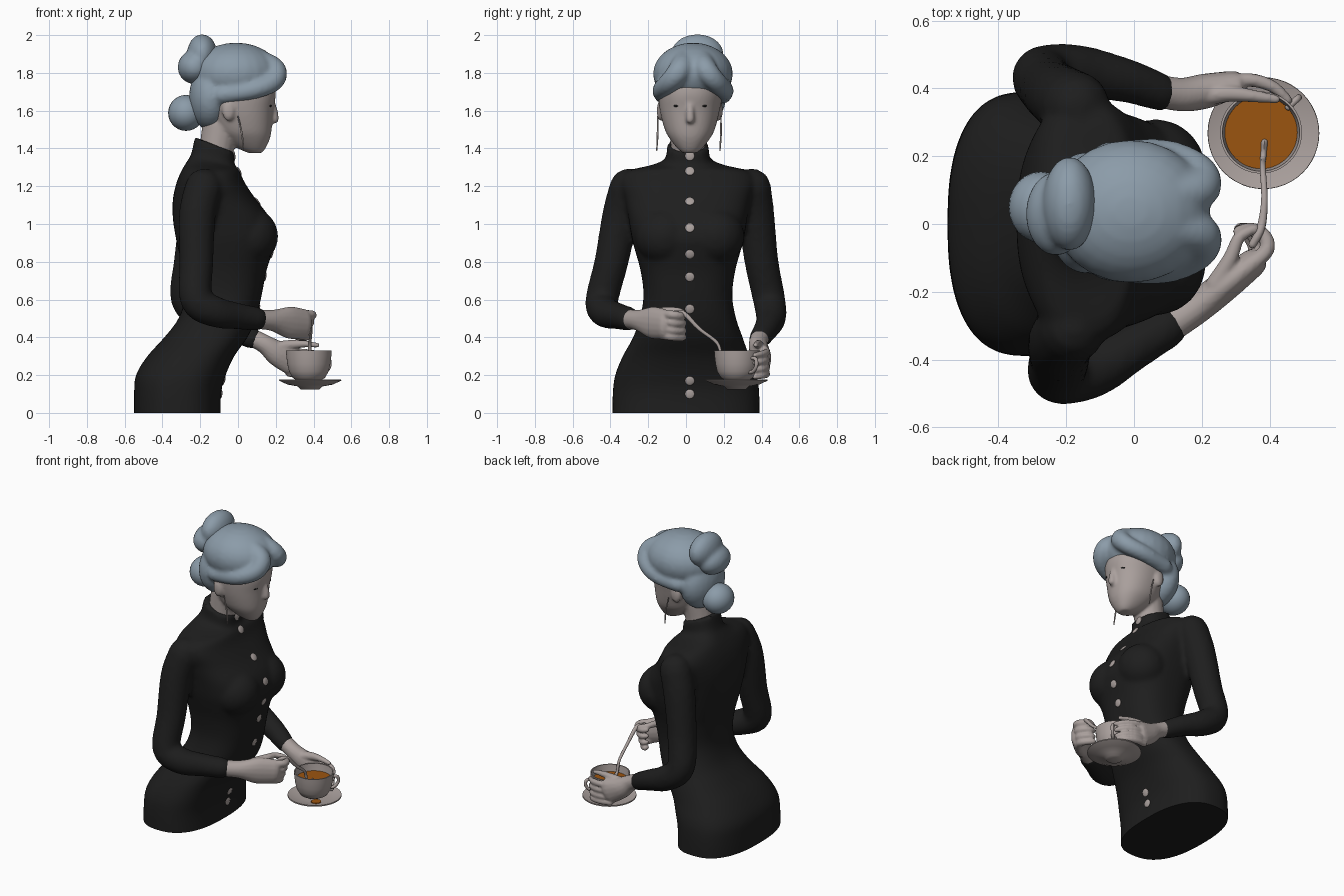
import bpy, bmesh, math
from mathutils import Vector, Matrix

if "Cube" in bpy.data.objects:
    bpy.data.objects.remove(bpy.data.objects["Cube"])


def material(name, rgb):
    m = bpy.data.materials.new(name)
    m.diffuse_color = (*rgb, 1)
    m.use_nodes = True
    m.node_tree.nodes["Principled BSDF"].inputs["Base Color"].default_value = m.diffuse_color
    return m


BLACK = material("black cloth", (0.013, 0.013, 0.013))
HAIR = material("blue grey hair", (0.26, 0.33, 0.395))
PALE = material("pale skin and china", (0.40, 0.35, 0.335))
TEA = material("orange tea", (0.33, 0.09, 0.005))
X, Y, Z = Vector((1, 0, 0)), Vector((0, 1, 0)), Vector((0, 0, 1))


def spline(rows, n=5):
    """Catmull-Rom interpolation of rows of numbers."""
    out = []
    for i in range(len(rows) - 1):
        p = [rows[max(i - 1, 0)], rows[i], rows[i + 1], rows[min(i + 2, len(rows) - 1)]]
        for k in range(n):
            t = k / n
            out.append([0.5 * (2 * b + (c - a) * t + (2 * a - 5 * b + 4 * c - d) * t * t
                               + (3 * b - a - 3 * c + d) * t ** 3) for a, b, c, d in zip(*p)])
    return out + [list(rows[-1])]


def loft(bm, rings):
    vs = [[bm.verts.new(p) for p in r] for r in rings]
    n = len(vs[0])
    for a, b in zip(vs, vs[1:]):
        for i in range(n):
            bm.faces.new((a[i], a[(i + 1) % n], b[(i + 1) % n], b[i]))
    bm.faces.new(vs[0][::-1])
    bm.faces.new(vs[-1])


def trunk(bm, rows, e=2.5, n=48):
    """Rows: z, back x, front x, half width, centre y, slope."""
    def s(v):
        return math.copysign(abs(v) ** (2 / e), v)
    rings = []
    for z, xb, xf, hw, cy, sl in spline(rows):
        cx, a = (xb + xf) / 2, (xf - xb) / 2
        ring = []
        for i in range(n):
            t = math.tau * i / n
            dx = a * s(math.cos(t))
            ring.append((cx + dx, cy + hw * s(math.sin(t)), z + sl * dx))
        rings.append(ring)
    loft(bm, rings)


def tube(bm, pts, ref=Z, n=16):
    """Points: x, y, z, side radius, optional up radius; rounded ends."""
    rows = spline([tuple(p) if len(p) == 5 else (*p, p[3]) for p in pts])
    rings = []
    for i, r in enumerate(rows):
        c = Vector(r[:3])
        t = (Vector(rows[min(i + 1, len(rows) - 1)][:3]) - Vector(rows[max(i - 1, 0)][:3])).normalized()
        side = t.cross(ref).normalized()
        up = side.cross(t)
        end = -1 if i == 0 else (1 if i == len(rows) - 1 else 0)
        steps = [(0, 1)] if not end else [(0, 1), (.5, .87), (.85, .5), (.97, .2)]
        if end < 0:
            steps.reverse()
        for h, k in steps:
            rings.append([c + t * end * h * min(r[3], r[4])
                          + side * r[3] * k * math.cos(math.tau * j / n)
                          + up * r[4] * k * math.sin(math.tau * j / n) for j in range(n)])
    loft(bm, rings)


def ball(bm, c, r, rot=Matrix()):
    m = Matrix.Translation(c) @ rot @ Matrix.Diagonal((*r, 1))
    bmesh.ops.create_uvsphere(bm, u_segments=24, v_segments=14, radius=1, matrix=m)


def lathe(bm, prof, c, n=48):
    loft(bm, [[(c[0] + r * math.cos(math.tau * i / n), c[1] + r * math.sin(math.tau * i / n), z)
               for i in range(n)] for r, z in prof])


def finish(bm, name, mat, voxel=0, smooth=0, floor=False):
    bmesh.ops.recalc_face_normals(bm, faces=bm.faces)
    me = bpy.data.meshes.new(name)
    bm.to_mesh(me)
    bm.free()
    ob = bpy.data.objects.new(name, me)
    bpy.context.collection.objects.link(ob)
    if voxel:   # fuse overlapping pieces into one organic skin
        r = ob.modifiers.new("fuse", 'REMESH')
        r.mode, r.voxel_size = 'VOXEL', voxel
        s = ob.modifiers.new("soften", 'SMOOTH')
        s.factor, s.iterations = 0.5, smooth
        dg = bpy.context.evaluated_depsgraph_get()
        ob.data = bpy.data.meshes.new_from_object(ob.evaluated_get(dg))
        ob.modifiers.clear()
    if floor:   # cut flat at the ground
        b = bmesh.new()
        b.from_mesh(ob.data)
        cut = bmesh.ops.bisect_plane(b, geom=b.verts[:] + b.edges[:] + b.faces[:], plane_co=(0, 0, 0),
                                     plane_no=(0, 0, 1), clear_inner=True)
        bmesh.ops.holes_fill(b, edges=[e for e in cut["geom_cut"] if isinstance(e, bmesh.types.BMEdge)])
        b.to_mesh(ob.data)
        b.free()
    ob.data.materials.clear()
    ob.data.materials.append(mat)
    bpy.context.view_layer.objects.active = ob
    bpy.ops.object.select_all(action='DESELECT')
    ob.select_set(True)
    bpy.ops.object.shade_smooth_by_angle(angle=math.radians(50))
    return ob


# dress: torso, bust, collar and sleeves
bm = bmesh.new()
trunk(bm, [(-.06, -.55, -.09, .39, 0, 0), (.1, -.55, -.09, .388, 0, 0), (.2, -.54, -.065, .375, 0, 0),
           (.3, -.48, -.02, .335, 0, 0), (.4, -.39, .05, .29, .01, 0), (.5, -.315, .095, .255, .01, 0),
           (.62, -.28, .125, .235, .01, 0), (.75, -.29, .15, .25, .01, 0), (.86, -.315, .185, .28, .01, 0),
           (.93, -.33, .2, .298, .01, 0), (1.03, -.345, .17, .315, .01, 0), (1.13, -.345, .095, .335, .01, 0),
           (1.22, -.325, .035, .36, .01, 0), (1.28, -.30, .008, .32, .01, 0), (1.31, -.275, -.005, .19, .01, -.1),
           (1.335, -.25, -.015, .125, .01, -.25), (1.38, -.237, -.02, .112, .01, -.35),
           (1.42, -.23, -.018, .11, .01, -.38)])
for y in (.155, -.115):
    ball(bm, (.065, y, .935), (.148, .155, .15))
tube(bm, [(-.18, -.305, 1.195, .10), (-.215, -.345, 1.05, .098), (-.22, -.395, .8, .09), (-.22, -.445, .6, .087),
          (-.12, -.43, .535, .082), (0, -.36, .512, .07), (.095, -.305, .498, .064)], Y)
tube(bm, [(-.17, .35, 1.195, .10), (-.21, .37, 1.05, .098), (-.25, .40, .8, .09), (-.27, .44, .6, .086),
          (-.17, .45, .505, .08), (-.03, .425, .445, .066), (.075, .39, .395, .057)], Y)
dress = finish(bm, "dress", BLACK, .014, 6, True)

# buttons pressed onto the front of the dress
bm = bmesh.new()
for z in (1.36, 1.28, 1.12, .98, .84, .72, .55, .17, .1):
    hit, p, nrm, _ = dress.ray_cast(Vector((1, .02, z)), -X)
    if hit:
        ball(bm, p, (.025, .025, .007), nrm.to_track_quat('Z', 'Y').to_matrix().to_4x4())
finish(bm, "buttons", PALE)

# head with nose, ears and neck
bm = bmesh.new()
trunk(bm, [(1.375, .06, .125, .035, .02, 0), (1.40, .0, .145, .065, .02, 0), (1.45, -.07, .168, .105, .02, 0),
           (1.5, -.12, .178, .132, .02, 0), (1.6, -.17, .186, .158, .02, 0), (1.7, -.2, .2, .17, .025, 0),
           (1.8, -.17, .17, .15, .03, 0), (1.88, -.08, .08, .07, .03, 0)], 2.2)
tube(bm, [(.175, .022, 1.66, .014), (.19, .022, 1.6, .02), (.193, .022, 1.555, .024)], Y)
tube(bm, [(-.125, .01, 1.32, .09), (-.11, .01, 1.42, .092), (-.09, .015, 1.52, .1)], Y)
for y in (-.135, .175):
    ball(bm, (-.05, y, 1.6), (.035, .02, .055))
head = finish(bm, "head", PALE, .01, 4)

# eyes as thin dark plates
bm = bmesh.new()
for y in (-.055, .1):
    hit, p, nrm, _ = head.ray_cast(Vector((1, y, 1.625)), -X)
    if hit:
        ball(bm, p, (.003, .014, .005), nrm.to_track_quat('X', 'Z').to_matrix().to_4x4())
finish(bm, "eyes", BLACK)

# earrings
bm = bmesh.new()
for y in (-.15, .185):
    tube(bm, [(.0, y, 1.57, .003), (.02, y, 1.48, .005), (.03, y - .005, 1.39, .003)], Y, 8)
finish(bm, "earrings", PALE)

# hair: cap, nape, parted fringe
bm = bmesh.new()
ball(bm, (-.01, .037, 1.795), (.235, .212, .165))
ball(bm, (-.145, .033, 1.67), (.115, .18, .175))
for s in (-1, 1):
    tube(bm, [(.07, .037 + s * .045, 1.88, .06), (.19, .037 + s * .065, 1.82, .062),
              (.185, .037 + s * .12, 1.755, .055), (.08, .037 + s * .165, 1.71, .05),
              (-.08, .037 + s * .155, 1.685, .05)], Vector((.3, 0, 1)))
finish(bm, "hair", HAIR, .012, 8)

# two hair buns
bm = bmesh.new()
ball(bm, (-.19, .06, 1.9), (.08, .14, .105))
ball(bm, (-.23, .03, 1.83), (.09, .125, .09))
finish(bm, "top_bun", HAIR, .012, 7)
bm = bmesh.new()
ball(bm, (-.275, .05, 1.588), (.095, .105, .095))
finish(bm, "low_bun", HAIR)

# right hand pinching the spoon
bm = bmesh.new()
tube(bm, [(.08, -.315, .498, .052), (.18, -.25, .49, .049, .056), (.27, -.18, .478, .047, .085),
          (.35, -.115, .47, .042, .08)])
for i, z in enumerate((.525, .485, .445, .41)):
    tube(bm, [(.33, -.13, z, .022), (.39 - .01 * i, -.08, z - .005, .023), (.385 - .015 * i, -.035, z - .01, .021),
              (.345 - .01 * i, -.012, z - .01, .017), (.305, -.02, z - .005, .014)])
tube(bm, [(.24, -.18, .525, .03), (.285, -.1, .54, .022), (.31, -.04, .54, .018), (.355, -.015, .53, .015)])
finish(bm, "right_hand", PALE, .0075, 3)

# left hand wrapped round the cup
bm = bmesh.new()
tube(bm, [(.06, .395, .405, .048), (.14, .382, .365, .05), (.21, .392, .315, .052, .068),
          (.285, .41, .28, .042, .08)])
for i, z in enumerate((.325, .285, .245, .21)):
    tube(bm, [(.27, .418, z, .02), (.345, .425, z - .005, .02), (.41, .405, z - .012, .018),
              (.455 - .005 * i, .365, z - .02, .014)])
tube(bm, [(.19, .375, .34, .035), (.27, .385, .36, .026), (.35, .378, .365, .019), (.42, .368, .358, .013)])
finish(bm, "left_hand", PALE, .0075, 3)

# cup, handle, saucer and tea
C = (.375, .27)
bm = bmesh.new()
lathe(bm, [(.01, .165), (.05, .165), (.085, .185), (.105, .22), (.114, .26), (.119, .30), (.121, .33),
           (.114, .33), (.109, .29), (.1, .24), (.07, .2), (.01, .195)], C)
finish(bm, "cup", PALE)
bm = bmesh.new()
d = Vector((math.cos(.75), math.sin(.75), 0))
tube(bm, [(*(Vector((*C, z)) + d * r), .01) for r, z in
          ((.11, .29), (.145, .285), (.15, .25), (.125, .22), (.095, .215))], d.cross(Z), 10)
finish(bm, "cup_handle", PALE)
bm = bmesh.new()
lathe(bm, [(.005, .125), (.05, .125), (.065, .14), (.12, .15), (.165, .171), (.164, .178), (.12, .164),
           (.07, .158), (.005, .158)], (.382, .268))
finish(bm, "saucer", PALE)
bm = bmesh.new()
lathe(bm, [(.005, .278), (.106, .278), (.107, .284), (.005, .284)], C)
lathe(bm, [(.005, .158), (.03, .158), (.03, .166), (.005, .166)], (.432, .213), 24)
finish(bm, "tea", TEA)

# spoon
bm = bmesh.new()
tube(bm, [(.35, -.06, .53, .012), (.375, -.01, .525, .013), (.385, .07, .445, .01), (.38, .165, .37, .009),
          (.381, .192, .29, .009), (.385, .24, .275, .022, .011)], X, 10)
finish(bm, "spoon", PALE)
